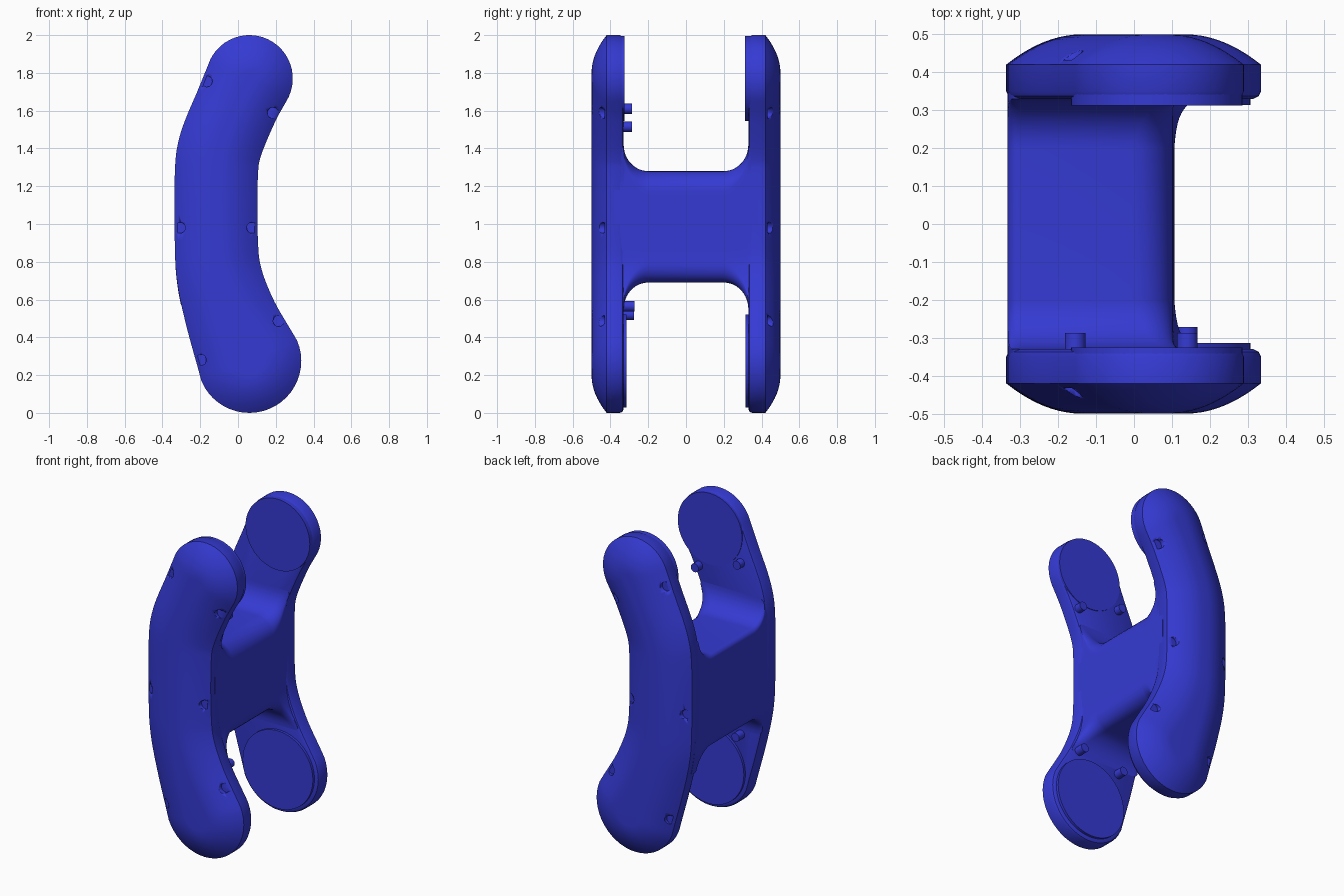
import bpy, bmesh
from math import sin, cos, pi, atan2
from mathutils import Vector, Matrix

if "Cube" in bpy.data.objects:
    bpy.data.objects.remove(bpy.data.objects["Cube"])

blue = bpy.data.materials.new("blue_plastic")
blue.diffuse_color = (0.035, 0.042, 0.65, 1)
blue.use_nodes = True
blue.node_tree.nodes["Principled BSDF"].inputs["Base Color"].default_value = blue.diffuse_color


def finish(name, bm, angle=30):
    """Turn a bmesh into a named, smooth-shaded object."""
    bmesh.ops.recalc_face_normals(bm, faces=bm.faces)
    me = bpy.data.meshes.new(name)
    bm.to_mesh(me)
    bm.free()
    me.materials.append(blue)
    ob = bpy.data.objects.new(name, me)
    bpy.context.collection.objects.link(ob)
    bpy.ops.object.select_all(action='DESELECT')
    ob.select_set(True)
    bpy.context.view_layer.objects.active = ob
    bpy.ops.object.shade_smooth_by_angle(angle=angle * pi / 180)
    return ob


def loft(rings):
    """Skin a list of equal-length point rings and cap both ends."""
    bm = bmesh.new()
    vr = [[bm.verts.new(p) for p in r] for r in rings]
    n = len(vr[0])
    for a, b in zip(vr, vr[1:]):
        for i in range(n):
            j = (i + 1) % n
            bm.faces.new((a[i], a[j], b[j], b[i]))
    bm.faces.new(vr[0])
    bm.faces.new(vr[-1])
    return bm


def add_cylinder(bm, x, z, r, y0, y1, seg=24):
    m = Matrix.Translation((x, (y0 + y1) / 2, z)) @ Matrix.Rotation(pi / 2, 4, 'X')
    bmesh.ops.create_cone(bm, cap_ends=True, segments=seg, radius1=r, radius2=r,
                          depth=abs(y1 - y0), matrix=m)


# Curved centre line of a side plate: x, z, half width
SPINE = [(.06, .275, .275), (-.035, .505, .243), (-.098, .72, .226), (-.115, .92, .22),
         (-.115, 1.25, .22), (-.093, 1.415, .221), (-.008, 1.625, .221), (.06, 1.77, .23)]


def smooth_spine(steps=7):
    p = [Vector(c) for c in SPINE]
    p = [2 * p[0] - p[1]] + p + [2 * p[-1] - p[-2]]
    out = []
    for i in range(1, len(p) - 2):
        a, b, c, d = p[i - 1:i + 3]
        for k in range(steps):
            t = k / steps
            out.append(.5 * (2 * b + (c - a) * t + (2 * a - 5 * b + 4 * c - d) * t * t
                             + (3 * b - a - 3 * c + d) * t ** 3))
    return out + [p[-2]]


spine = smooth_spine()


def outline(inset, y):
    """Plate outline, shrunk inwards by inset, at depth y."""
    n = len(spine)
    left, right, caps = [], [], []
    for i, s in enumerate(spine):
        d = spine[min(i + 1, n - 1)] - spine[max(i - 1, 0)]
        ang = atan2(d.y, d.x)
        r = s.z - inset

        def at(a):
            return (s.x + r * cos(a), y, s.y + r * sin(a))
        left.append(at(ang + pi / 2))
        right.append(at(ang - pi / 2))
        if i in (0, n - 1):
            start = ang - pi / 2 if i else ang + pi / 2
            caps.append([at(start + pi * k / 24) for k in range(1, 24)])
    return right + caps[1] + left[::-1] + caps[0]


DIMPLES = [(-.165, 1.755), (.185, 1.588), (-.308, .98), (.075, .98), (.215, .487), (-.197, .28)]

for side, label in ((-1, "front"), (1, "back")):
    # Domed side plate
    section = [(.02, .33), (.006, .337), (0, .35), (0, .42)]
    section += [(.2 * k / 10, .5 - .08 * (1 - k / 10) ** 2) for k in range(1, 11)]
    plate = finish(label + "_side_plate", loft([outline(i, side * y) for i, y in section]))

    # Small round dimples sunk into the dome
    bm = bmesh.new()
    for x, z in DIMPLES:
        add_cylinder(bm, x, z, .029, side * .432, side * .6)
    cutter = finish("dimple_cutter", bm)
    cutter.hide_render = True
    mod = plate.modifiers.new("dimples", 'BOOLEAN')
    mod.operation, mod.solver, mod.object = 'DIFFERENCE', 'EXACT', cutter
    bpy.context.view_layer.objects.active = plate
    bpy.ops.object.modifier_apply(modifier=mod.name)
    bpy.data.objects.remove(cutter)

    # Flat round pads on the inner faces
    for end, z, r, y in (("upper", 1.77, .226, .313 if side > 0 else .326),
                         ("lower", .275, .247, .314)):
        bm = bmesh.new()
        add_cylinder(bm, .06, z, r, side * y, side * .36, 64)
        finish(f"{label}_{end}_pad", bm)

# Pegs on the front plate's inner face
for name, x, z, tip in (("upper_left", -.155, 1.61, .287), ("upper_right", .14, 1.515, .287),
                        ("lower_left", -.155, .52, .275), ("lower_right", .14, .565, .272)):
    bm = bmesh.new()
    add_cylinder(bm, x, z, .027, -.36, -tip)
    finish(name + "_peg", bm)


# Bridge between the plates, flaring into both of them
def edge_left(z):
    return -.333 + .9 * max(0, z - 1.27) ** 2 + .4 * max(0, .85 - z) ** 2


def edge_right(z):
    return .103 + 1.6 * max(0, z - 1.27) ** 2 + 1.1 * max(0, .85 - z) ** 2


def bridge_ring(y, flare, taper):
    lo, hi = .69 - flare, 1.28 + flare

    def flank(edge, sign, r):
        pts = []
        for k in range(9):
            a = pi / 2 * k / 8
            z = lo + r * (1 - cos(a))
            pts.append((edge(z) - sign * r * (1 - sin(a)), y, z))
        for k in range(1, 12):
            z = lo + r + (hi - lo - 2 * r) * k / 12
            pts.append((edge(z), y, z))
        for k in range(9):
            a = pi / 2 * k / 8
            z = hi - r * (1 - sin(a))
            pts.append((edge(z) - sign * r * (1 - cos(a)), y, z))
        return pts
    return flank(edge_right, 1, .11 - .08 * taper) + flank(edge_left, -1, .03)[::-1]


half = [(.2 + .13 * sin(pi / 2 * k / 12), .14 * (1 - cos(pi / 2 * k / 12)), k / 12)
        for k in range(13)] + [(.38, .14, 1)]
stations = [(-y, f, t) for y, f, t in half[::-1]] + half
finish("bridge", loft([bridge_ring(*s) for s in stations]), 40)
